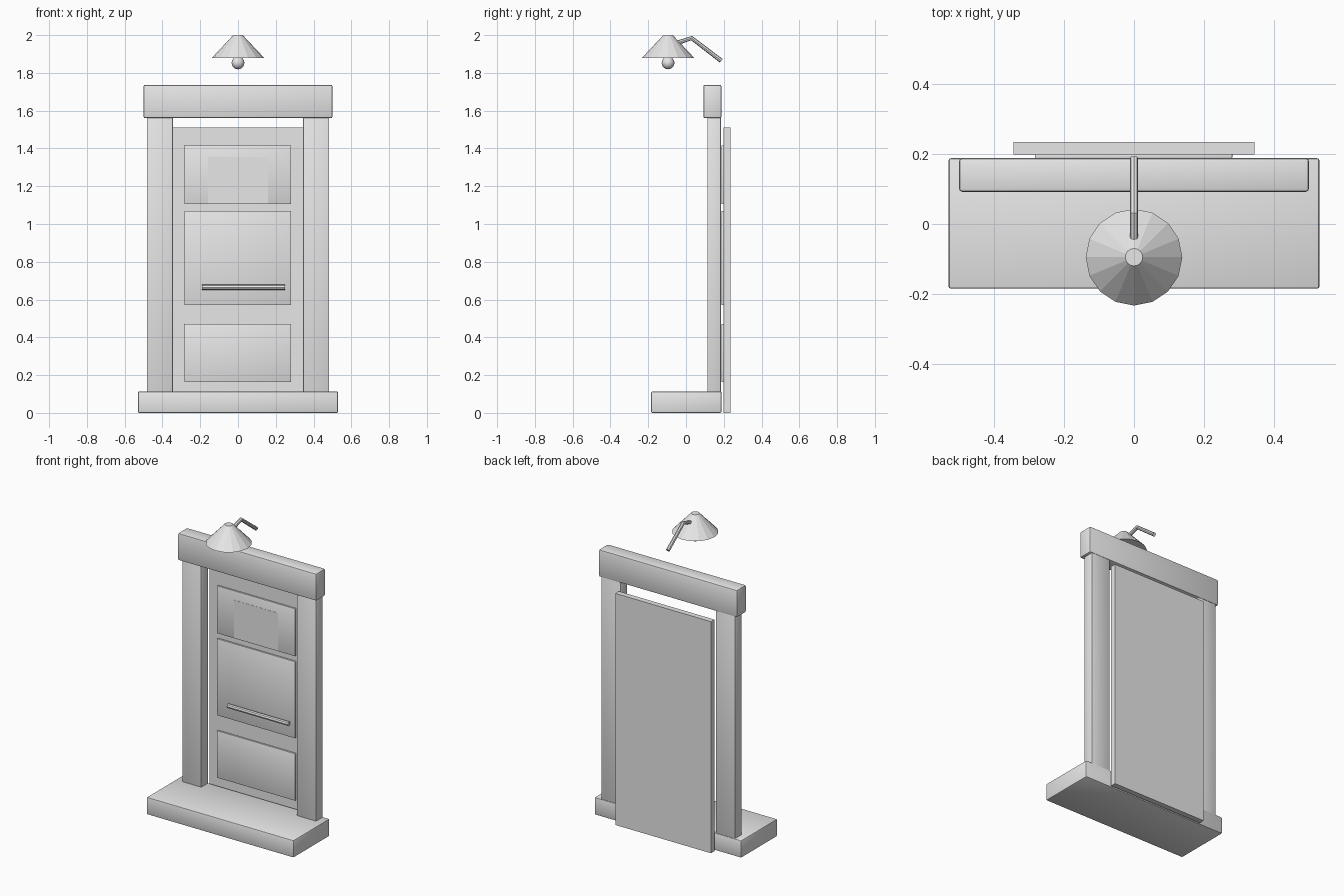
import bpy, bmesh, math
from mathutils import Vector

cube = bpy.data.objects.get("Cube")
if cube:
    bpy.data.objects.remove(cube, do_unlink=True)

# Single plain grey for the whole model
grey = bpy.data.materials.new("light_grey")
grey.use_nodes = True
colour = (0.8, 0.8, 0.8, 1)
grey.diffuse_color = colour
grey.node_tree.nodes["Principled BSDF"].inputs["Base Color"].default_value = colour


def finish(name, bm, smooth=False):
    mesh = bpy.data.meshes.new(name)
    bmesh.ops.recalc_face_normals(bm, faces=bm.faces)
    bm.to_mesh(mesh)
    bm.free()
    mesh.materials.append(grey)
    obj = bpy.data.objects.new(name, mesh)
    bpy.context.collection.objects.link(obj)
    if smooth:
        bpy.ops.object.select_all(action="DESELECT")
        obj.select_set(True)
        bpy.context.view_layer.objects.active = obj
        bpy.ops.object.shade_smooth_by_angle(angle=math.radians(40))
    return obj


def box(name, low, high, bevel=0.0):
    low, high = Vector(low), Vector(high)
    bm = bmesh.new()
    bmesh.ops.create_cube(bm, size=1)
    bmesh.ops.scale(bm, vec=high - low, verts=bm.verts)
    bmesh.ops.translate(bm, vec=(low + high) / 2, verts=bm.verts)
    if bevel:
        bmesh.ops.bevel(bm, geom=bm.edges[:], offset=bevel, segments=2,
                        profile=0.5, affect="EDGES")
    return finish(name, bm, bevel > 0)


def rod(name, points, radius, sides=8):
    """Tube through points, mitred at the bends."""
    points = [Vector(p) for p in points]
    bm = bmesh.new()
    rings = []
    for i, p in enumerate(points):
        a = (p - points[i - 1]).normalized() if i else None
        b = (points[i + 1] - p).normalized() if i + 1 < len(points) else None
        tangent = ((a or b) + (b or a)).normalized()
        side = Vector((1, 0, 0)) if abs(tangent.x) < 0.5 else Vector((0, 1, 0))
        up = tangent.cross(side)
        rings.append([bm.verts.new(p + radius * (math.cos(t) * side + math.sin(t) * up))
                      for t in (2 * math.pi * k / sides for k in range(sides))])
    for r, s in zip(rings, rings[1:]):
        for k in range(sides):
            n = (k + 1) % sides
            bm.faces.new((r[k], r[n], s[n], s[k]))
    bm.faces.new(rings[0])
    bm.faces.new(rings[-1])
    return finish(name, bm, True)


# Doorstep, side posts and lintel
box("doorstep", (-0.53, -0.185, 0), (0.53, 0.188, 0.113), 0.007)
for name, s in (("left_post", 1), ("right_post", -1)):
    inner, outer = sorted((0.345 * s, 0.483 * s))
    box(name, (inner, 0.114, 0.105), (outer, 0.184, 1.565), 0.003)
box("lintel", (-0.5, 0.092, 1.56), (0.5, 0.188, 1.737), 0.009)

# Door with three raised panels
box("door", (-0.345, 0.199, 0), (0.345, 0.235, 1.51))
for name, low, high in (("upper_panel", 1.105, 1.415),
                        ("middle_panel", 0.57, 1.07),
                        ("lower_panel", 0.163, 0.47)):
    box(name, (-0.283, 0.188, low), (0.281, 0.2, high), 0.002)
box("window_plate", (-0.158, 0.187, 1.108), (0.158, 0.19, 1.355))
rod("handle", [(-0.19, 0.168, 0.665), (0.25, 0.168, 0.665)], 0.014)

# Hanging lamp: conical shade, bulb and bent arm
lamp_y = -0.095
bm = bmesh.new()
bmesh.ops.create_cone(bm, cap_ends=True, segments=16, radius1=0.138, radius2=0.025, depth=0.12)
bmesh.ops.translate(bm, vec=(0, lamp_y, 1.94), verts=bm.verts)
finish("lamp_shade", bm)
bm = bmesh.new()
bmesh.ops.create_uvsphere(bm, u_segments=12, v_segments=8, radius=0.034)
bmesh.ops.translate(bm, vec=(0, lamp_y, 1.853), verts=bm.verts)
finish("lamp_bulb", bm, True)
rod("lamp_arm", [(0, -0.06, 1.955), (0, 0.03, 1.984), (0, 0.187, 1.864)], 0.012)
